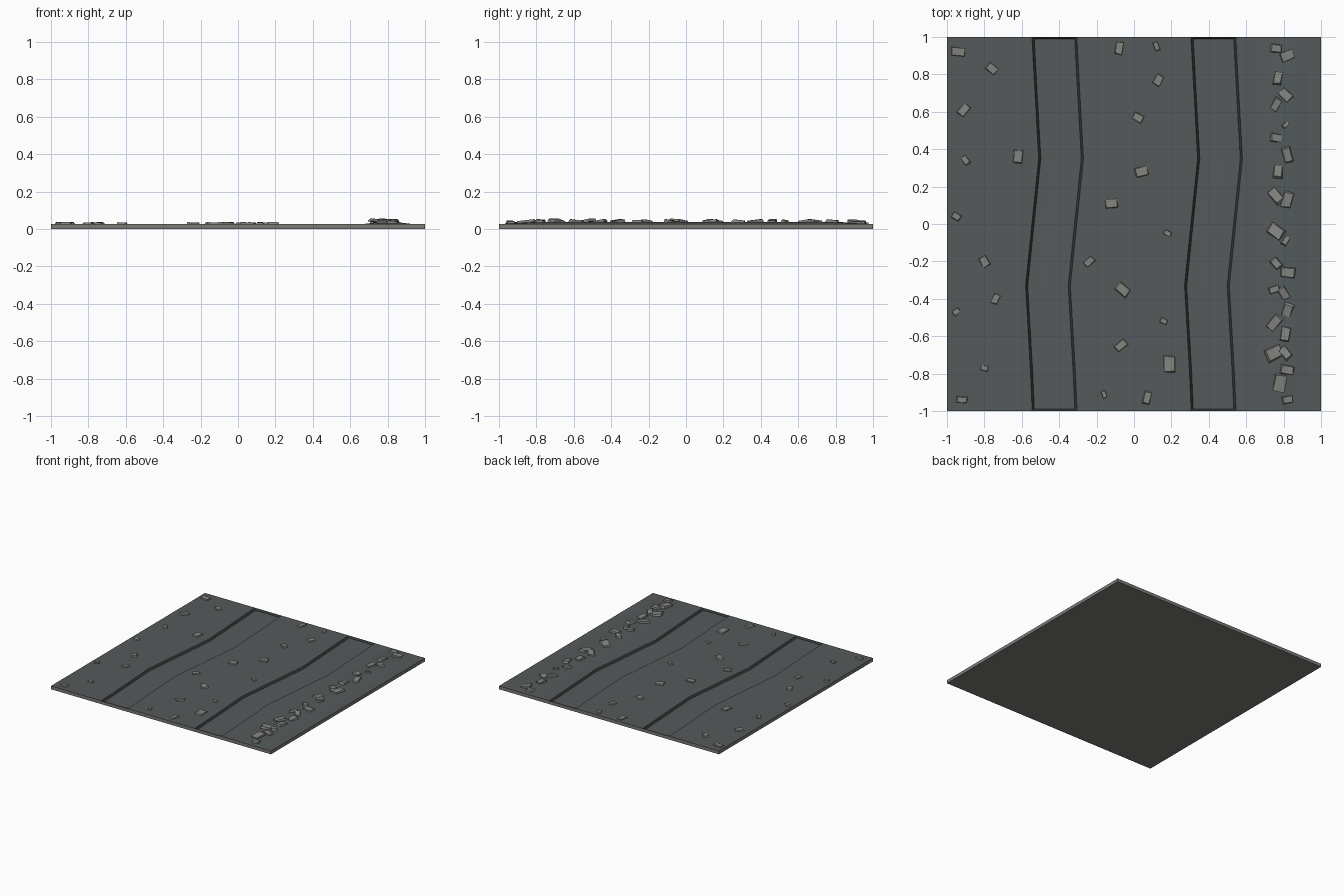
import bpy, bmesh, math, random
from mathutils import Vector, Matrix

random.seed(4)
if "Cube" in bpy.data.objects:
    bpy.data.objects.remove(bpy.data.objects["Cube"])


def material(name, colour):
    mat = bpy.data.materials.new(name)
    mat.use_nodes = True
    rgba = (*colour, 1)
    mat.diffuse_color = rgba
    mat.node_tree.nodes["Principled BSDF"].inputs["Base Color"].default_value = rgba
    return mat


asphalt = material("dark asphalt", (0.09, 0.102, 0.104))
wall = material("rut wall", (0.035, 0.038, 0.04))
concrete = material("slab edge", (0.2, 0.195, 0.185))
stone = material("stone", (0.23, 0.235, 0.215))

TOP, DEPTH, RIDGE = 0.027, 0.014, 0.012


def finish(name, bm, mats):
    mesh = bpy.data.meshes.new(name)
    bm.normal_update()
    bm.to_mesh(mesh)
    bm.free()
    for mat in mats:
        mesh.materials.append(mat)
    obj = bpy.data.objects.new(name, mesh)
    bpy.context.collection.objects.link(obj)
    return obj


# Cross-section of the road: each rut is a trough, the ridge a low mound
rut = [(-0.12, 0), (-0.108, 1), (-0.05, 0.95), (0, 0.85), (0.05, 0.95), (0.108, 1), (0.12, 0)]
mound = [(0.67, 0), (0.74, 0.7), (0.8, 1), (0.86, 0.75), (0.93, 0)]
# Stations along the road: y, sideways shift, rut depth, ridge height
stations = [(-1, 0, 0, 0), (-0.988, 0, 1, 0), (-0.8, -0.008, 1, 1), (-0.33, -0.035, 1, 1),
            (0.35, 0.035, 1, 1), (0.8, 0.01, 1, 1), (0.988, 0, 1, 0), (1, 0, 0, 0)]


def road_section(shift, deep, high):
    points = [(-1, TOP)]
    for centre in (-0.425, 0.425):
        points += [(centre + shift + x, TOP - DEPTH * d * deep) for x, d in rut]
    points += [(x, TOP + RIDGE * h * high) for x, h in mound]
    return points + [(1, TOP), (1, 0), (-1, 0)]


# Road slab swept along its stations
bm = bmesh.new()
rings = [[bm.verts.new((x, y, z)) for x, z in road_section(s, d, h)]
         for y, s, d, h in stations]
for a, b in zip(rings, rings[1:]):
    count = len(a)
    for i in range(count):
        j = (i + 1) % count
        bm.faces.new((a[i], a[j], b[j], b[i]))
bm.faces.new(rings[0])
bm.faces.new(rings[-1])
bmesh.ops.recalc_face_normals(bm, faces=bm.faces)
for face in bm.faces:
    up = face.normal.z
    if up < 0.3:
        face.material_index = 2
    elif up < 0.9 and face.calc_center_median().z < TOP:
        face.material_index = 1
finish("road_slab", bm, [asphalt, wall, concrete])


# Chipped stone: a skewed, tapered block resting on the road
def add_stone(bm, x, y, length, angle, base, height, tilt):
    made = bmesh.ops.create_cube(bm, size=1)["verts"]
    width = length * random.uniform(0.55, 0.75)
    turn = Matrix.Rotation(math.radians(angle), 3, "Z") @ Matrix.Rotation(tilt, 3, "Y")
    for v in made:
        taper = random.uniform(0.75, 0.95) if v.co.z > 0 else random.uniform(0.9, 1.1)
        local = Vector((v.co.x * length * taper, v.co.y * width * taper,
                        (v.co.z + 0.5) * height * random.uniform(0.8, 1)))
        v.co = turn @ local + Vector((x, y, base))


# Scattered stones: x, y, length in hundredths, angle in degrees
loose = [(-94, 92, 8, -5), (-76, 83, 6, -40), (-91, 61, 7, 50), (-90, 34, 5, -55),
         (-62, 36, 7, 85), (-95, 4, 5, -30), (-80, -20, 6, -60), (-74, -40, 6, 65),
         (-95, -47, 4, 35), (-80, -77, 4, -15), (-92, -94, 6, -5), (-8, 94, 7, 80),
         (12, 95, 5, -70), (13, 77, 6, 60), (2, 57, 6, -30), (4, 28, 7, 15),
         (-12, 11, 7, 5), (18, -5, 4, -30), (-24, -20, 6, 40), (-6, -35, 8, -40),
         (16, -52, 4, -25), (-7, -65, 7, 40), (19, -75, 9, 90), (-16, -91, 4, -70),
         (7, -93, 7, 75)]
bm = bmesh.new()
for x, y, length, angle in loose:
    add_stone(bm, x / 100, y / 100, length / 100, angle, TOP - 0.003, 0.013, 0)
finish("scattered_stones", bm, [stone])

# Rubble heaped along the ridge
rubble = [(76, 94, 6, -5), (82, 90, 8, 20), (77, 78, 7, 80), (81, 69, 7, -45),
          (76, 64, 7, 60), (81, 53, 4, 40), (76, 46, 6, -10), (82, 37, 9, -75),
          (77, 28, 7, 85), (76, 15, 9, -50), (82, 13, 9, 75), (76, -4, 9, -35),
          (81, -9, 5, 60), (76, -21, 6, -50), (82, -26, 8, -5), (75, -35, 6, 20),
          (80, -37, 7, -60), (82, -46, 7, 70), (75, -53, 9, 50), (81, -59, 8, 80),
          (75, -69, 9, 25), (81, -69, 7, -50), (82, -78, 7, -10), (78, -85, 10, 80),
          (82, -94, 6, 10)]
bm = bmesh.new()
for x, y, length, angle in rubble:
    base = TOP + RIDGE * min(1, (1 - abs(y) / 100) * 5) * 0.75 - 0.002
    add_stone(bm, x / 100, y / 100, length / 100, angle, base, 0.017, random.uniform(-0.2, 0.2))
finish("ridge_rubble", bm, [stone])
